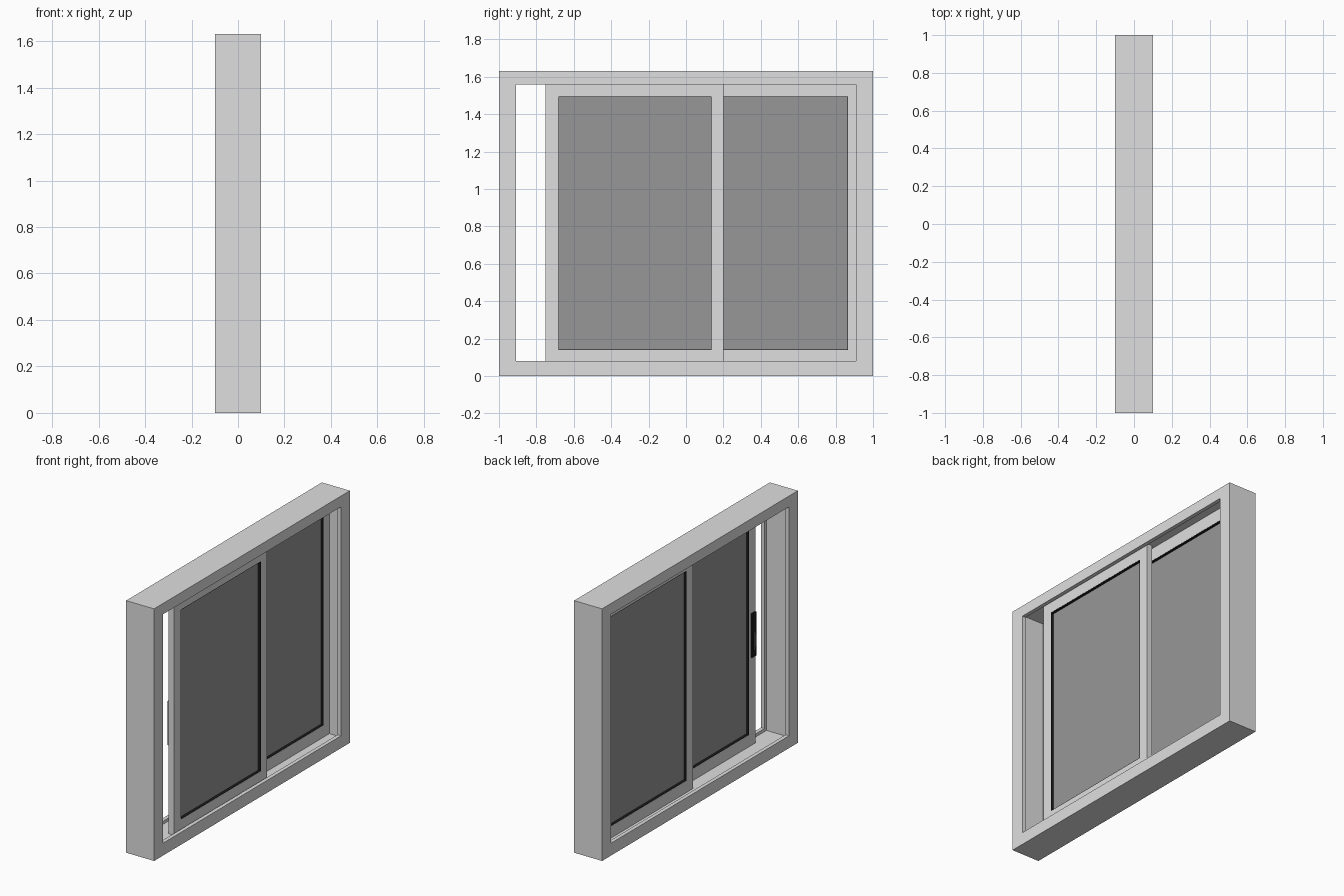
import bpy, bmesh, math

if "Cube" in bpy.data.objects:
    bpy.data.objects.remove(bpy.data.objects["Cube"])

def material(name, r, g, b):
    m = bpy.data.materials.new(name)
    m.diffuse_color = (r, g, b, 1)
    m.use_nodes = True
    m.node_tree.nodes["Principled BSDF"].inputs["Base Color"].default_value = m.diffuse_color
    return m

FRAME = material("light_grey_frame", 0.74, 0.74, 0.74)
GLASS = material("grey_glass", 0.31, 0.31, 0.31)
BLACK = material("black_rubber", 0.012, 0.012, 0.012)
GRIP = material("dark_grey_grip", 0.12, 0.12, 0.12)

def finish(name, bm, mat):
    bmesh.ops.recalc_face_normals(bm, faces=bm.faces)
    me = bpy.data.meshes.new(name)
    bm.to_mesh(me)
    bm.free()
    me.materials.append(mat)
    ob = bpy.data.objects.new(name, me)
    bpy.context.collection.objects.link(ob)
    return ob

def rect_ring(name, rings, mat):
    """Sweep a closed profile round a rectangle; each ring is (x, y0, y1, z0, z1)."""
    bm = bmesh.new()
    loops = [[bm.verts.new((x, y, z)) for y, z in ((y0, z0), (y1, z0), (y1, z1), (y0, z1))]
             for x, y0, y1, z0, z1 in rings]
    for i, a in enumerate(loops):
        b = loops[(i + 1) % len(loops)]
        for k in range(4):
            n = (k + 1) % 4
            bm.faces.new((a[k], a[n], b[n], b[k]))
    return finish(name, bm, mat)

def box(name, x0, x1, y0, y1, z0, z1, mat):
    bm = bmesh.new()
    bmesh.ops.create_cube(bm, size=1)
    for v in bm.verts:
        v.co = ((x0 + x1) / 2 + v.co.x * (x1 - x0),
                (y0 + y1) / 2 + v.co.y * (y1 - y0),
                (z0 + z1) / 2 + v.co.z * (z1 - z0))
    return finish(name, bm, mat)

# outer frame with a lip on both faces and a channel between
outer = (-1, 1, 0, 1.63)
lip = (-0.91, 0.91, 0.08, 1.56)
channel = (-0.93, 0.93, 0.06, 1.58)
rect_ring("outer_frame", [(0.1, *outer), (0.1, *lip), (0.075, *lip), (0.075, *channel),
                          (-0.075, *channel), (-0.075, *lip), (-0.1, *lip), (-0.1, *outer)], FRAME)

# two sliding sashes, each with stiles and rails, rubber gasket and glass
def sash(name, x0, x1, y0, y1):
    edge = (y0, y1, 0.062, 1.578)
    hole = (y0 + 0.067, y1 - 0.063, 0.139, 1.495)
    rect_ring(name + "_sash", [(x1, *edge), (x1, *hole), (x0, *hole), (x0, *edge)], FRAME)
    t = 0.003
    inner = (hole[0] + t, hole[1] - t, hole[2] + t, hole[3] - t)
    rect_ring(name + "_gasket", [(x1 - 0.001, *hole), (x1 - 0.001, *inner),
                                 (x0 + 0.001, *inner), (x0 + 0.001, *hole)], BLACK)
    mid = (x0 + x1) / 2
    box(name + "_glass", mid - 0.003, mid + 0.003, *hole, GLASS)

sash("front", 0.027, 0.069, -0.75, 0.2)
sash("back", -0.037, 0.005, -0.02, 0.93)

# handle plate on the inner side of the open stile
box("handle_plate", 0.019, 0.0275, -0.745, -0.703, 0.63, 0.915, BLACK)

# half-round finger grip on the plate
bm = bmesh.new()
pts = [(-0.724 + 0.014 * math.cos(a), 0.735 + 0.06 * math.sin(a))
       for a in (math.pi * (0.5 + i / 12) for i in range(13))]
face = bm.faces.new([bm.verts.new((0.0195, y, z)) for y, z in pts])
ext = bmesh.ops.extrude_face_region(bm, geom=[face])
for v in ext["geom"]:
    if isinstance(v, bmesh.types.BMVert):
        v.co.x = 0.012
finish("handle_grip", bm, GRIP)
